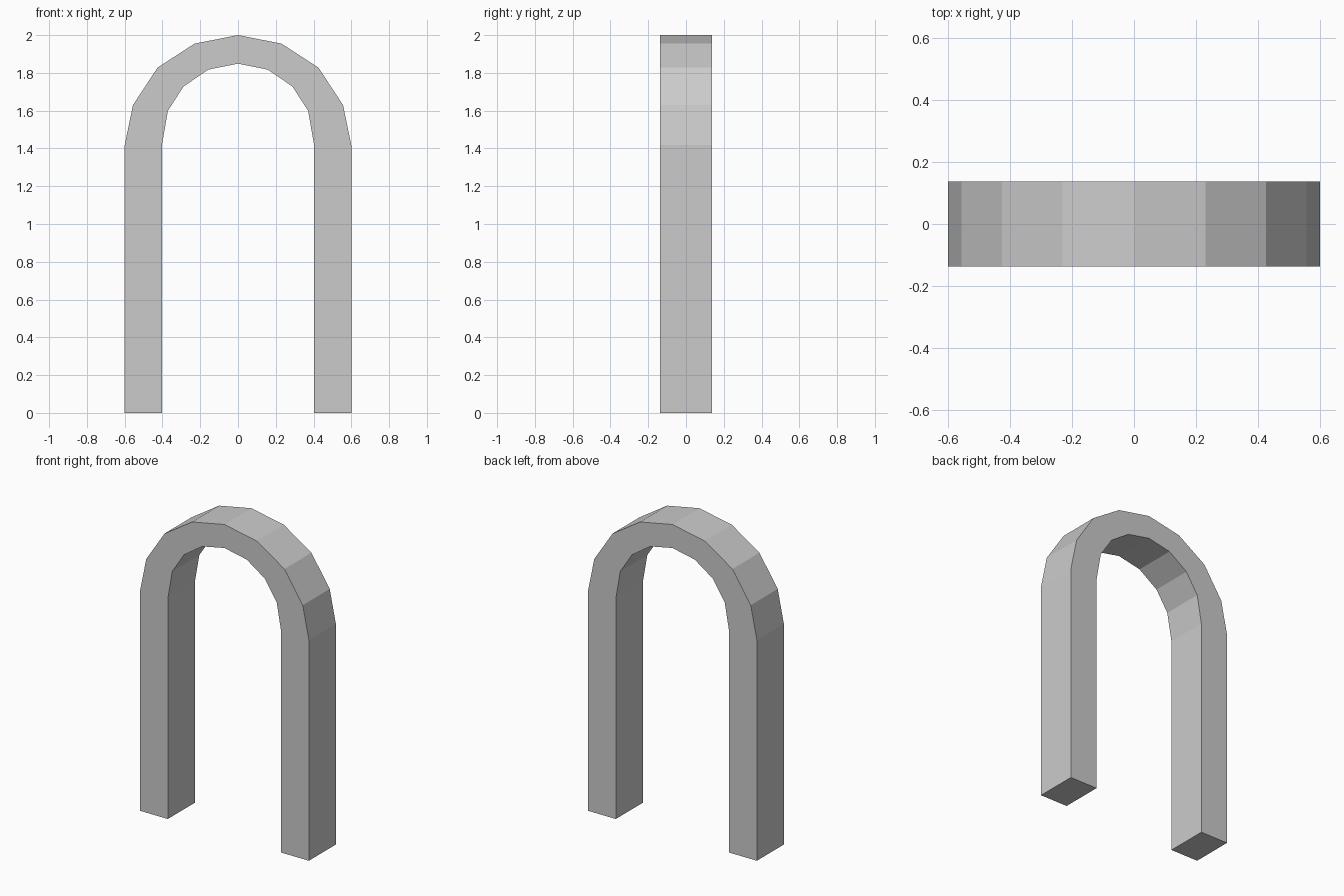
import bpy, bmesh
from mathutils import Vector

if "Cube" in bpy.data.objects:
    bpy.data.objects.remove(bpy.data.objects["Cube"])

HALF_DEPTH = 0.137

# Right half of the arch: outer and inner edge from foot to crown (x, z)
OUTER = [(0.6, 0), (0.6, 1.417), (0.556, 1.63), (0.426, 1.828), (0.23, 1.955), (0, 2.0)]
INNER = [(0.403, 0), (0.403, 1.417), (0.371, 1.60), (0.288, 1.728), (0.158, 1.817), (0, 1.849)]


def mirrored(points):
    """Continue a half edge over the crown to the other foot."""
    return points + [(-x, z) for x, z in reversed(points[:-1])]


# Front face of the arch as a strip of quads
bm = bmesh.new()
outer, inner = [[bm.verts.new((x, -HALF_DEPTH, z)) for x, z in mirrored(edge)]
                for edge in (OUTER, INNER)]
for i in range(len(outer) - 1):
    bm.faces.new((outer[i], outer[i + 1], inner[i + 1], inner[i]))

# Extrude to full depth, keeping the front face to close the solid
front = bm.faces[:]
back = bmesh.ops.extrude_face_region(bm, geom=front, use_keep_orig=True)["geom"]
bmesh.ops.translate(bm, vec=Vector((0, 2 * HALF_DEPTH, 0)),
                    verts=[g for g in back if isinstance(g, bmesh.types.BMVert)])
bmesh.ops.recalc_face_normals(bm, faces=bm.faces[:])

mesh = bpy.data.meshes.new("arch")
bm.to_mesh(mesh)
bm.free()
bpy.context.collection.objects.link(bpy.data.objects.new("arch", mesh))
